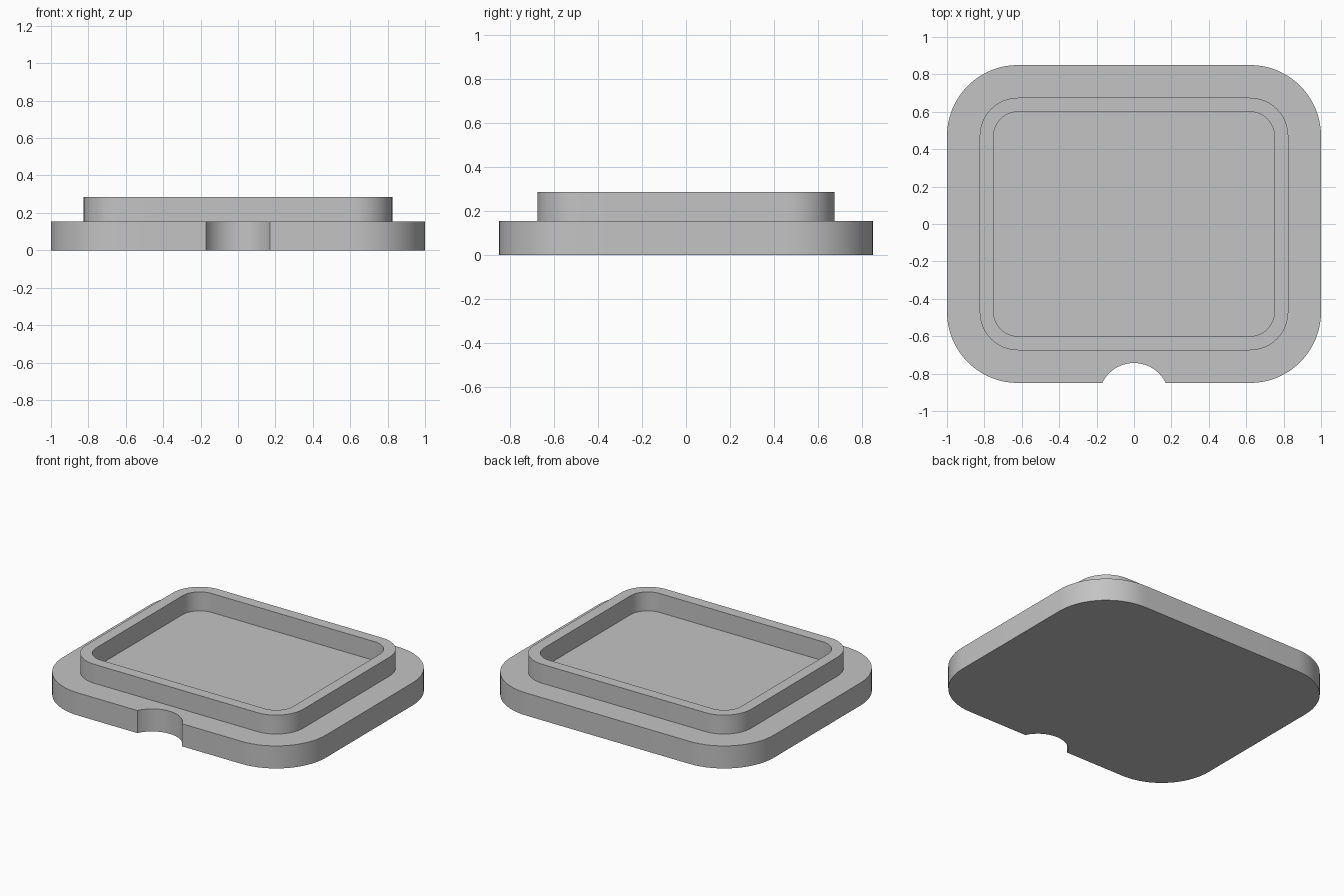
import bpy
import bmesh
from math import sin, cos, pi, atan2, hypot

cube = bpy.data.objects.get("Cube")
if cube:
    bpy.data.objects.remove(cube, do_unlink=True)

# Shared corner centres, heights and notch
CX, CY = 0.62, 0.47
LEDGE_Z, RIM_Z = 0.155, 0.285
EDGE_R, RIM_R, WELL_R = 0.38, 0.205, 0.13
NOTCH_R, NOTCH_Y, NOTCH_HALF = 0.19, -0.932, 0.17
STEPS = 16


def rounded_outline(radius):
    """Counter-clockwise rounded rectangle, starting at the front left corner."""
    points = []
    for i, (sx, sy) in enumerate([(1, -1), (1, 1), (-1, 1), (-1, -1)]):
        for k in range(STEPS + 1):
            a = (i - 1 + k / STEPS) * pi / 2
            points.append((sx * CX + radius * cos(a), sy * CY + radius * sin(a)))
    return points


def notch_outline():
    """Finger notch in the front edge, running from -x to +x."""
    start = atan2(-(CY + EDGE_R) - NOTCH_Y, NOTCH_HALF)
    radius = hypot(NOTCH_HALF, -(CY + EDGE_R) - NOTCH_Y)
    return [(radius * cos(a), NOTCH_Y + radius * sin(a))
            for a in (pi - start - (pi - 2 * start) * k / (2 * STEPS)
                      for k in range(2 * STEPS + 1))]


bm = bmesh.new()


def ring(points, z):
    return [bm.verts.new((x, y, z)) for x, y in points]


def bridge(lower, upper):
    n = len(lower)
    for i in range(n):
        j = (i + 1) % n
        bm.faces.new((lower[i], lower[j], upper[j], upper[i]))


def loop_edges(verts):
    return [bm.edges.get((verts[i - 1], verts[i])) for i in range(len(verts))]


# Base slab with the notch
base = rounded_outline(EDGE_R) + notch_outline()
base_low, base_high = ring(base, 0), ring(base, LEDGE_Z)
bm.faces.new(base_low[::-1])
bridge(base_low, base_high)

# Raised rim and sunken floor
rim_low = ring(rounded_outline(RIM_R), LEDGE_Z)
rim_high = ring(rounded_outline(RIM_R), RIM_Z)
well_high = ring(rounded_outline(WELL_R), RIM_Z)
well_low = ring(rounded_outline(WELL_R), LEDGE_Z)
for lower, upper in [(rim_low, rim_high), (rim_high, well_high), (well_high, well_low)]:
    bridge(lower, upper)
bm.faces.new(well_low)

# Flat ledge between the slab edge and the rim
bmesh.ops.triangle_fill(bm, use_beauty=True, normal=(0, 0, 1),
                        edges=loop_edges(base_high) + loop_edges(rim_low))
bmesh.ops.recalc_face_normals(bm, faces=bm.faces)

mesh = bpy.data.meshes.new("rimmed_base")
bm.to_mesh(mesh)
bm.free()
tray = bpy.data.objects.new("rimmed_base", mesh)
bpy.context.collection.objects.link(tray)

# Plain grey material
grey = bpy.data.materials.new("plain_grey")
grey.use_nodes = True
colour = (0.55, 0.55, 0.55, 1)
grey.diffuse_color = colour
grey.node_tree.nodes["Principled BSDF"].inputs["Base Color"].default_value = colour
mesh.materials.append(grey)

# Smooth corners with crisp edges
bpy.ops.object.select_all(action="DESELECT")
tray.select_set(True)
bpy.context.view_layer.objects.active = tray
bpy.ops.object.shade_smooth_by_angle(angle=pi / 6)
